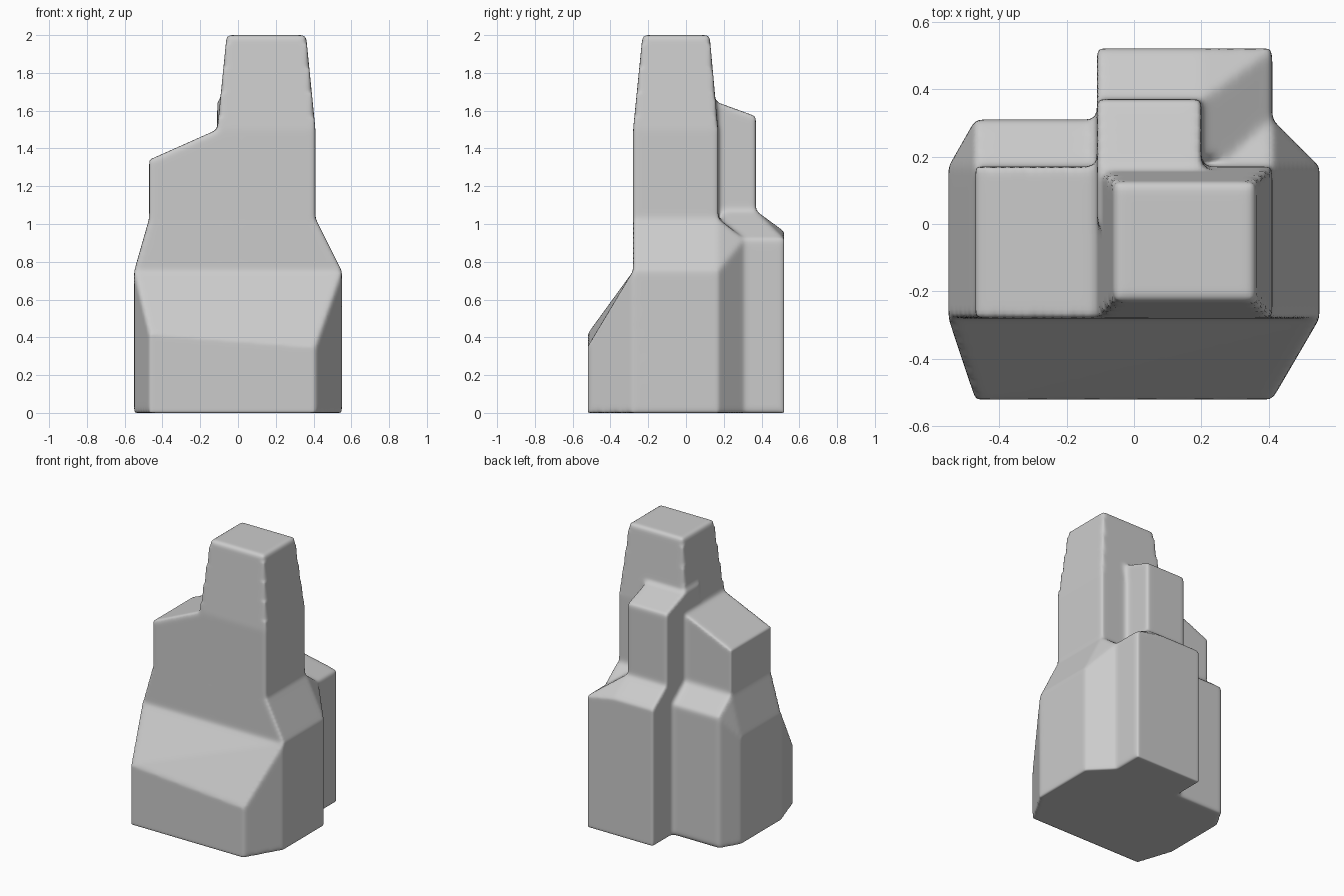
import bpy
import bmesh
from math import radians

cube = bpy.data.objects.get("Cube")
if cube:
    bpy.data.objects.remove(cube, do_unlink=True)

stone = bpy.data.materials.new("grey stone")
stone.use_nodes = True
grey = (0.6, 0.6, 0.6, 1)
stone.diffuse_color = grey
stone.node_tree.nodes["Principled BSDF"].inputs["Base Color"].default_value = grey

# Levels and edges shared by neighbouring pieces
FRONT, BACK = -0.28, 0.17
LEFT, SPLIT, RIGHT = -0.47, -0.11, 0.41
SIDE, SHOULDER, NECK = 0.55, 0.75, 1.03

bm = bmesh.new()


def block(points):
    """Add the solid convex block around the given corners."""
    verts = [bm.verts.new(p) for p in points]
    hull = bmesh.ops.convex_hull(bm, input=verts)
    spare = [v for v in hull["geom_interior"] if isinstance(v, bmesh.types.BMVert)]
    bmesh.ops.delete(bm, geom=list(set(spare)), context='VERTS')


def rect(x0, x1, y0, y1, z):
    return [(x, y, z) for x in (x0, x1) for y in (y0, y1)]


# Wide base with sloping shoulders and a rear foot
block(rect(-SIDE, SIDE, FRONT, BACK, 0) + rect(-SIDE, SIDE, FRONT, BACK, SHOULDER)
      + rect(LEFT, RIGHT, FRONT, BACK, NECK)
      + rect(LEFT, RIGHT, 0, 0.31, 0) + rect(LEFT, RIGHT, 0, 0.31, 0.92))

# Front apron
block(rect(-SIDE, SIDE, FRONT, -0.2, 0) + rect(-SIDE, SIDE, FRONT, FRONT, SHOULDER)
      + rect(LEFT, RIGHT, -0.52, -0.52, 0)
      + [(LEFT, -0.52, 0.42), (RIGHT, -0.52, 0.35)])

# Tall pillar with tapering top
block(rect(SPLIT, RIGHT, FRONT, BACK, 0.8) + rect(SPLIT, RIGHT, FRONT, BACK, 1.5)
      + rect(-0.06, 0.36, -0.23, 0.125, 2))

# Lower pillar with slanted top
block(rect(LEFT, 0, FRONT, BACK, 0.8) + rect(LEFT, LEFT, FRONT, BACK, 1.34)
      + rect(SPLIT, 0, FRONT, BACK, 1.5))

# Rear pillar
block(rect(SPLIT, 0.2, 0, 0.37, 0.8) + rect(SPLIT, 0.2, 0.15, 0.15, 1.65)
      + rect(SPLIT, 0.2, 0, 0, 1.65) + rect(SPLIT, 0.2, 0.37, 0.37, 1.57))

# Rear ledge and its raised part
block(rect(SPLIT, RIGHT, 0, 0.52, 0) + rect(SPLIT, RIGHT, 0, 0.52, 0.92))
block(rect(SPLIT, 0.2, 0.2, 0.52, 0.5) + rect(SPLIT, 0.2, 0.2, 0.37, 1.07)
      + rect(SPLIT, 0.2, 0.52, 0.52, 0.96) + rect(0.3, RIGHT, 0.2, 0.52, 0.92))

bmesh.ops.recalc_face_normals(bm, faces=bm.faces)
mesh = bpy.data.meshes.new("rock_formation")
bm.to_mesh(mesh)
bm.free()
mesh.materials.append(stone)
rock = bpy.data.objects.new("rock_formation", mesh)
bpy.context.collection.objects.link(rock)

# Fuse the blocks and wear down the edges
fuse = rock.modifiers.new("fuse", 'REMESH')
fuse.mode = 'VOXEL'
fuse.voxel_size = 0.013
fuse.use_smooth_shade = True
wear = rock.modifiers.new("wear", 'SMOOTH')
wear.factor = 0.5
wear.iterations = 8

bpy.context.view_layer.objects.active = rock
rock.select_set(True)
bpy.ops.object.shade_smooth_by_angle(angle=radians(60))
